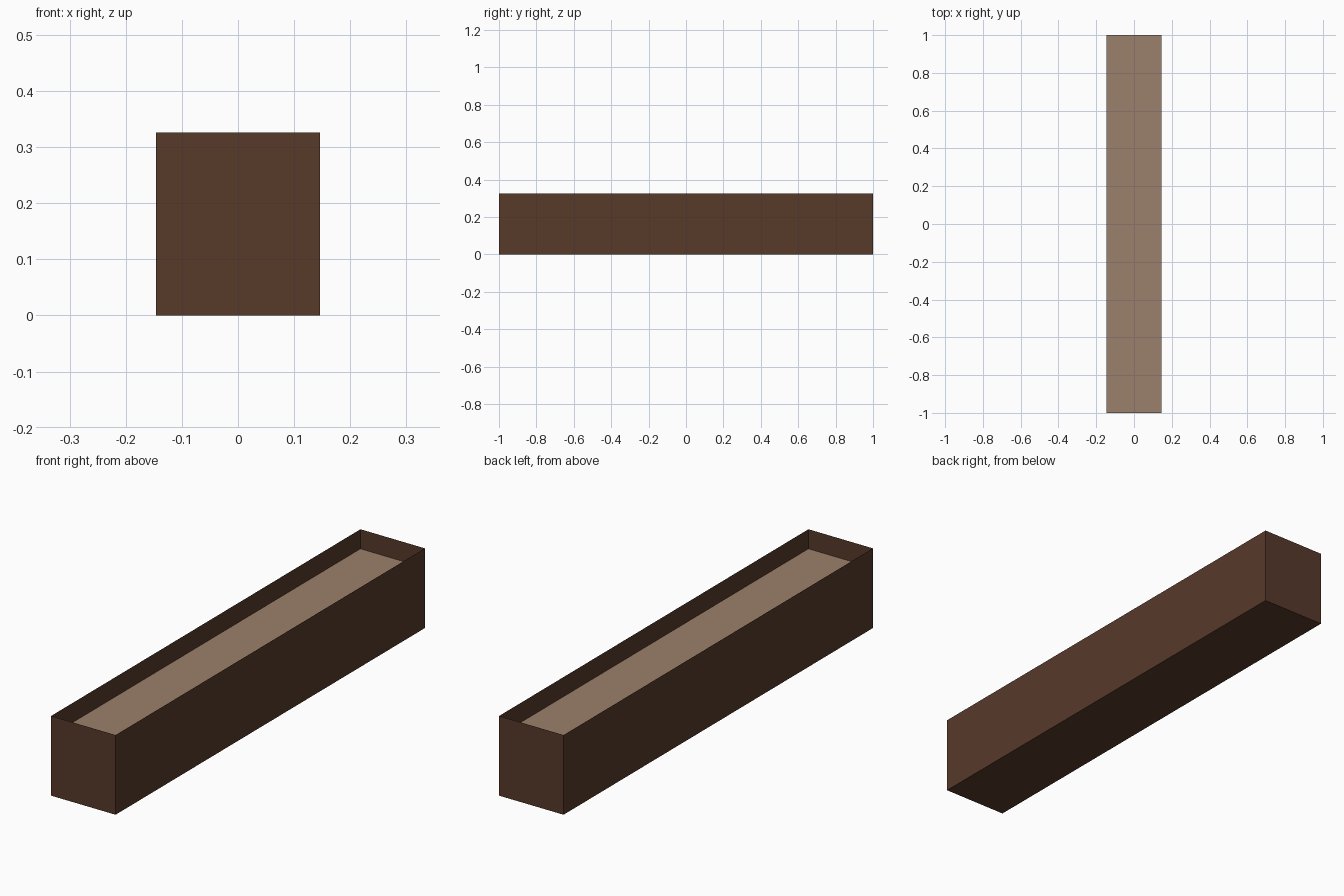
import bpy, bmesh

if "Cube" in bpy.data.objects:
    bpy.data.objects.remove(bpy.data.objects["Cube"])

W, L, H = 0.292, 2.0, 0.326   # outer size
SOIL_Z = 0.246                # level of the fill inside the trough


def material(name, rgb):
    m = bpy.data.materials.new(name)
    m.diffuse_color = (*rgb, 1.0)
    m.use_nodes = True
    m.node_tree.nodes["Principled BSDF"].inputs["Base Color"].default_value = m.diffuse_color
    return m


def add_object(name, bm, mat):
    mesh = bpy.data.meshes.new(name)
    bm.to_mesh(mesh)
    bm.free()
    mesh.materials.append(mat)
    obj = bpy.data.objects.new(name, mesh)
    bpy.context.collection.objects.link(obj)
    return obj


# Trough: thin-walled box with an open top
bm = bmesh.new()
bmesh.ops.create_cube(bm, size=1.0)
bmesh.ops.translate(bm, vec=(0, 0, 0.5), verts=bm.verts)
bmesh.ops.scale(bm, vec=(W, L, H), verts=bm.verts)
top = [f for f in bm.faces if f.normal.z > 0.9]
bmesh.ops.delete(bm, geom=top, context='FACES_ONLY')
add_object("planter_box", bm, material("dark_wood", (0.095, 0.042, 0.023)))

# Fill: flat surface sunk below the rim
bm = bmesh.new()
bmesh.ops.create_grid(bm, x_segments=1, y_segments=1, size=0.5)
bmesh.ops.scale(bm, vec=(W, L, 1), verts=bm.verts)
bmesh.ops.translate(bm, vec=(0, 0, SOIL_Z), verts=bm.verts)
add_object("soil_surface", bm, material("pale_soil", (0.33, 0.215, 0.147)))
